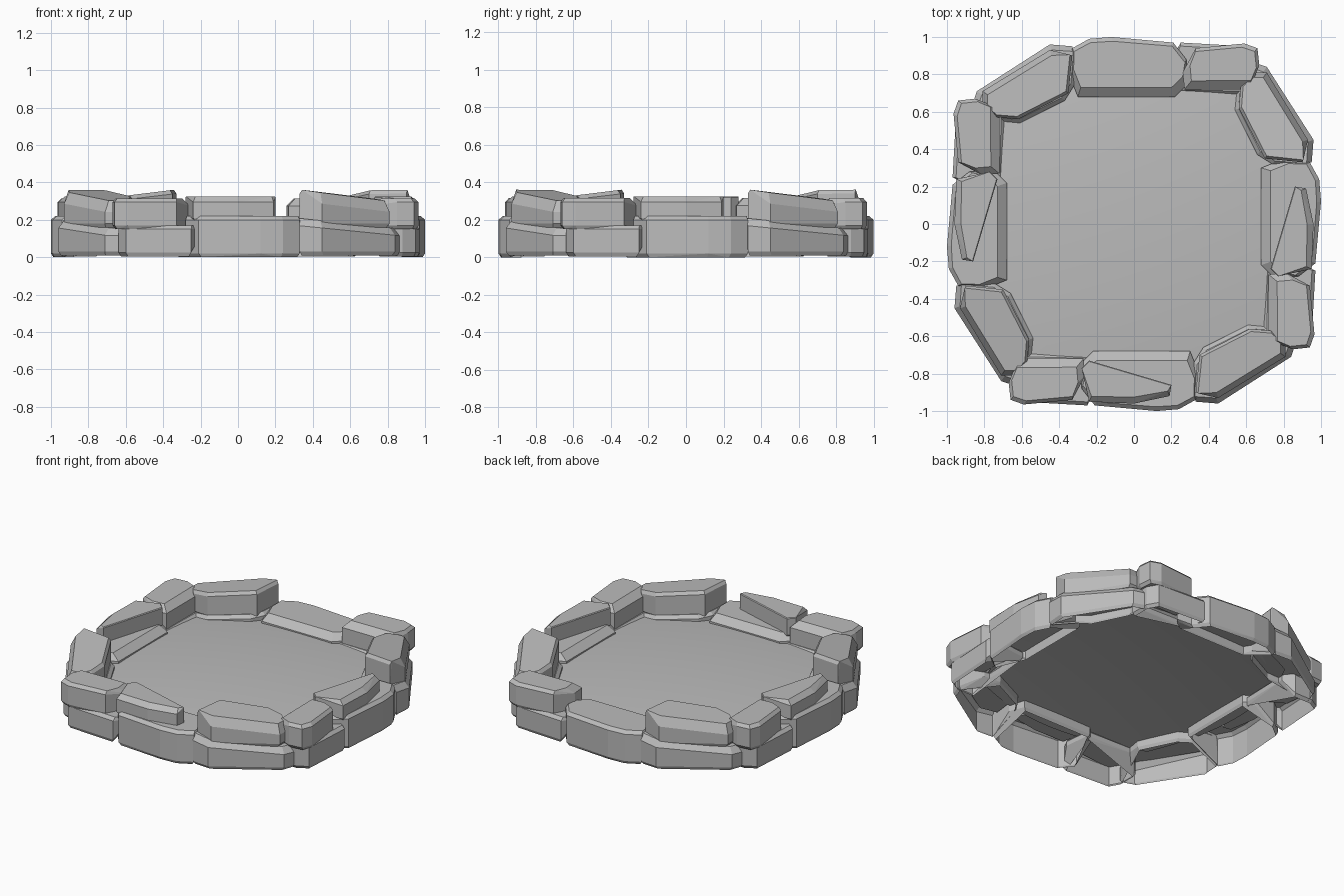
import bpy, bmesh
from math import pi
from mathutils import Vector, Matrix

cube = bpy.data.objects.get("Cube")
if cube:
    bpy.data.objects.remove(cube)

grey = bpy.data.materials.new("stone_grey")
grey.use_nodes = True
colour = (0.5, 0.5, 0.5, 1)
grey.diffuse_color = colour
grey.node_tree.nodes["Principled BSDF"].inputs["Base Color"].default_value = colour


def finish(bm, name):
    mesh = bpy.data.meshes.new(name)
    bm.to_mesh(mesh)
    bm.free()
    mesh.materials.append(grey)
    obj = bpy.data.objects.new(name, mesh)
    bpy.context.collection.objects.link(obj)
    return obj


def stone(name, outline, bottom, top, slope=0, outer=(0.02, 0.02),
          inner=(0.02, 0.02), hollow=False, turns=range(4)):
    """Chipped block: hull of a plan outline, bevelled on top by (inset, drop)
    on its outer and inner sides, repeated in quarter turns round the ring.
    Hollow stones are open below and stop at the floor on the inside."""
    points = [Vector((x, y, 0)) for x, y in outline]
    centre = sum(points, Vector()) / len(points)
    outward = centre.normalized()
    bm = bmesh.new()
    for point in points:
        arm = point - centre
        inside = arm.dot(outward) < 0
        inset, drop = inner if inside else outer
        rim = point - arm.normalized() * inset * 0.4
        rim -= outward * inset * (-0.8 if inside else 0.8)
        low = 0.1 if hollow and inside else bottom
        high = top + arm.x * slope
        foot = point - arm.normalized() * 0.015
        bm.verts.new((foot.x, foot.y, low))
        bm.verts.new((point.x, point.y, low + 0.02))
        bm.verts.new((point.x, point.y, high - drop))
        bm.verts.new((rim.x, rim.y, high))
    hull = bmesh.ops.convex_hull(bm, input=bm.verts)
    loose = {v for v in hull["geom_interior"] + hull["geom_unused"]
             if isinstance(v, bmesh.types.BMVert)}
    bmesh.ops.delete(bm, geom=list(loose), context="VERTS")
    bmesh.ops.recalc_face_normals(bm, faces=bm.faces)
    if hollow:
        under = [f for f in bm.faces if f.normal.z < -0.75]
        bmesh.ops.delete(bm, geom=under, context="FACES")
    bmesh.ops.dissolve_limit(bm, angle_limit=0.1, verts=bm.verts, edges=bm.edges)
    first = finish(bm, name)
    for k in turns:
        if k:
            copy = bpy.data.objects.new(f"{name}_{k}", first.data)
            copy.matrix_world = Matrix.Rotation(k * pi / 2, 4, "Z")
            bpy.context.collection.objects.link(copy)


# Lower course
stone("lower_middle_stone",
      [(0.33, -0.94), (0.24, -0.99), (0.12, -1), (-0.21, -0.97), (-0.28, -0.88),
       (-0.28, -0.74), (-0.22, -0.68), (0.3, -0.68), (0.34, -0.78)],
      0, 0.22, inner=(0.05, 0.04), hollow=True)
stone("lower_corner_stone",
      [(0.33, -0.95), (0.45, -0.96), (0.84, -0.71), (0.87, -0.62), (0.73, -0.55),
       (0.61, -0.54), (0.54, -0.59), (0.37, -0.66), (0.32, -0.74)],
      0.01, 0.185, -0.1, outer=(0.03, 0.04), hollow=True)
stone("lower_side_stone",
      [(-0.64, -0.88), (-0.6, -0.95), (-0.25, -0.97), (-0.2, -0.88),
       (-0.22, -0.7), (-0.58, -0.69), (-0.64, -0.75)],
      0.005, 0.17, hollow=True)

# Upper course, with the back middle stone left out
stone("upper_middle_stone",
      [(-0.28, -0.77), (-0.24, -0.73), (0.2, -0.86), (0.19, -0.92),
       (0, -0.96), (-0.24, -0.95)],
      0.19, 0.325, outer=(0.03, 0.03), inner=(0.005, 0.005), turns=(0, 1, 3))
stone("upper_corner_stone",
      [(0.33, -0.9), (0.45, -0.93), (0.81, -0.71), (0.81, -0.64), (0.73, -0.57),
       (0.62, -0.56), (0.56, -0.61), (0.35, -0.7)],
      0.16, 0.33, -0.12, outer=(0.03, 0.06), inner=(0.015, 0.02))
stone("upper_side_stone",
      [(-0.67, -0.85), (-0.66, -0.94), (-0.59, -0.965), (-0.33, -0.94),
       (-0.26, -0.81), (-0.27, -0.72), (-0.62, -0.72)],
      0.15, 0.315, inner=(0.05, 0.04))

# Slightly domed floor inside the ring, rounded off under the corner stones
bm = bmesh.new()
bmesh.ops.create_grid(bm, x_segments=16, y_segments=16, size=0.82)
for v in bm.verts:
    x, y = v.co.x, v.co.y
    v.co.x = x * (1 - 0.3 * y * y)
    v.co.y = y * (1 - 0.3 * x * x)
    v.co.z = 0.2 - 0.06 * v.co.xy.length_squared
for face in bm.faces:
    face.smooth = True
finish(bm, "floor")
